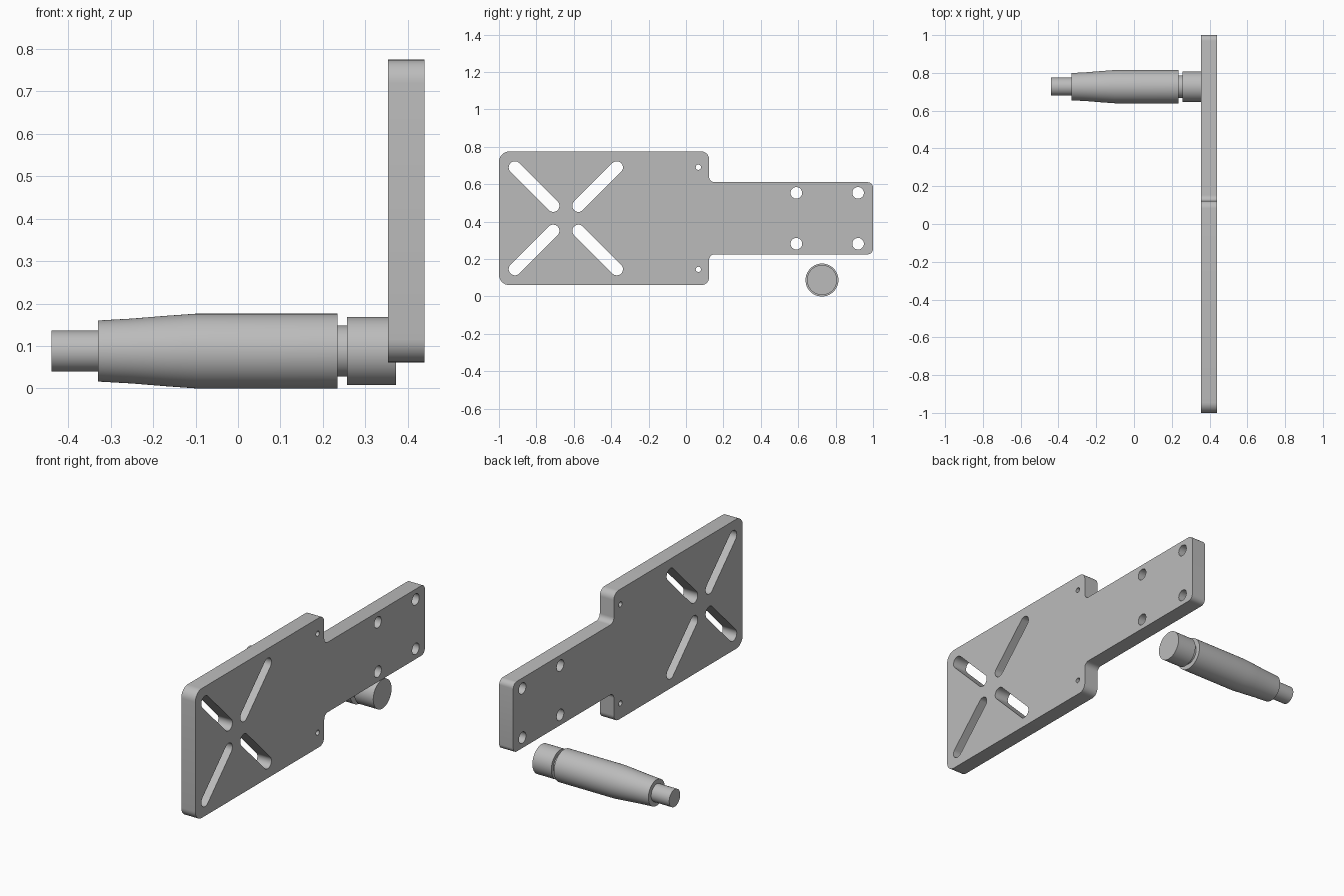
import bpy
from math import radians, pi, cos, sin
from mathutils import Vector, Matrix

cube = bpy.data.objects.get("Cube")
if cube:
    bpy.data.objects.remove(cube, do_unlink=True)

grey = bpy.data.materials.new("satin grey")
grey.use_nodes = True
grey.diffuse_color = (0.5, 0.5, 0.5, 1)
grey.node_tree.nodes["Principled BSDF"].inputs["Base Color"].default_value = (0.5, 0.5, 0.5, 1)

PLATE_X, PLATE_T = 0.397, 0.086   # plate mid plane and thickness
MID_Z = 0.418                     # plate symmetry height


def rounded(corners, steps=8):
    """Fillet each (y, z, radius) right-angled corner of a closed outline."""
    out = []
    for i, (a, b, r) in enumerate(corners):
        p = Vector((a, b))
        u = (Vector(corners[i - 1][:2]) - p).normalized() * r
        v = (Vector(corners[(i + 1) % len(corners)][:2]) - p).normalized() * r
        for k in range(steps + 1):
            t = k / steps * pi / 2
            out.append(p + u * (1 - sin(t)) + v * (1 - cos(t)))
    return out


def slot(a, b, r, steps=16):
    """Round-ended slot from a to b; a circle when a equals b."""
    a, b = Vector(a), Vector(b)
    d = (b - a).normalized() if a != b else Vector((1, 0))
    n = Vector((-d.y, d.x))
    out = []
    for c, s in ((b, 1), (a, -1)):
        for k in range(steps + (a != b)):
            t = -pi / 2 + pi * k / steps
            out.append(c + s * r * (d * cos(t) + n * sin(t)))
    return out


def finish(ob):
    ob.data.materials.clear()
    ob.data.materials.append(grey)
    bpy.ops.object.select_all(action='DESELECT')
    ob.select_set(True)
    bpy.context.view_layer.objects.active = ob
    bpy.ops.object.shade_smooth_by_angle(angle=radians(30))


# Plate outline, mirrored about its mid height
half = [(-1, 0.357, 0.055), (0.123, 0.357, 0.04),
        (0.123, 0.193, 0.03), (1, 0.193, 0.03)]
outline = [(y, MID_Z + h, r) for y, h, r in half]
outline += [(y, MID_Z - h, r) for y, h, r in reversed(half)]
loops = [rounded(outline)]

# Diagonal slots, bolt holes and pin holes
for s in (-1, 1):
    for outer, inner in ((-0.915, -0.71), (-0.37, -0.575)):
        loops.append(slot((outer, MID_Z + s * 0.272), (inner, MID_Z + s * 0.067), 0.033))
    for y, h, r in ((0.59, 0.136, 0.031), (0.92, 0.136, 0.031), (0.066, 0.273, 0.014)):
        p = (y, MID_Z + s * h)
        loops.append(slot(p, p, r))

curve = bpy.data.curves.new("plate_outline", 'CURVE')
curve.dimensions = '2D'
curve.fill_mode = 'BOTH'
curve.extrude = PLATE_T / 2
for pts in loops:
    sp = curve.splines.new('POLY')
    sp.points.add(len(pts) - 1)
    for q, p in zip(sp.points, pts):
        q.co = (p.x, p.y, 0, 1)
    sp.use_cyclic_u = True
plate = bpy.data.objects.new("mounting_plate", curve)
bpy.context.collection.objects.link(plate)
plate.matrix_world = Matrix(((0, 0, 1, PLATE_X), (1, 0, 0, 0), (0, 1, 0, 0), (0, 0, 0, 1)))
bpy.ops.object.select_all(action='DESELECT')
plate.select_set(True)
bpy.context.view_layer.objects.active = plate
bpy.ops.object.convert(target='MESH')
plate = bpy.context.view_layer.objects.active
bpy.ops.object.mode_set(mode='EDIT')
bpy.ops.mesh.select_all(action='SELECT')
bpy.ops.mesh.remove_doubles(threshold=0.0001)
bpy.ops.mesh.normals_make_consistent(inside=False)
bpy.ops.object.mode_set(mode='OBJECT')
finish(plate)


def turned(name, profile, sides=64):
    """Solid of revolution about x from (x, radius) points with flat end caps."""
    n = len(profile)
    verts = [(x, r * cos(2 * pi * k / sides), r * sin(2 * pi * k / sides))
             for x, r in profile for k in range(sides)]
    faces = [(i * sides + k, i * sides + (k + 1) % sides,
              (i + 1) * sides + (k + 1) % sides, (i + 1) * sides + k)
             for i in range(n - 1) for k in range(sides)]
    faces.append(tuple(reversed(range(sides))))
    faces.append(tuple(range((n - 1) * sides, n * sides)))
    me = bpy.data.meshes.new(name)
    me.from_pydata(verts, [], [f if len(f) > 4 else f[::-1] for f in faces])
    ob = bpy.data.objects.new(name, me)
    bpy.context.collection.objects.link(ob)
    ob.location = (0, 0.727, 0.088)
    finish(ob)


# Handle: spindle tip, tapered grip, neck and collar
turned("handle_tip", [(-0.44, 0.048), (-0.33, 0.048)])
turned("handle_grip", [(-0.33, 0.072), (-0.25, 0.0765), (-0.17, 0.083),
                       (-0.1, 0.088), (0.235, 0.088)])
turned("handle_neck", [(0.235, 0.06), (0.257, 0.06)])
turned("handle_collar", [(0.257, 0.08), (0.372, 0.08)])
